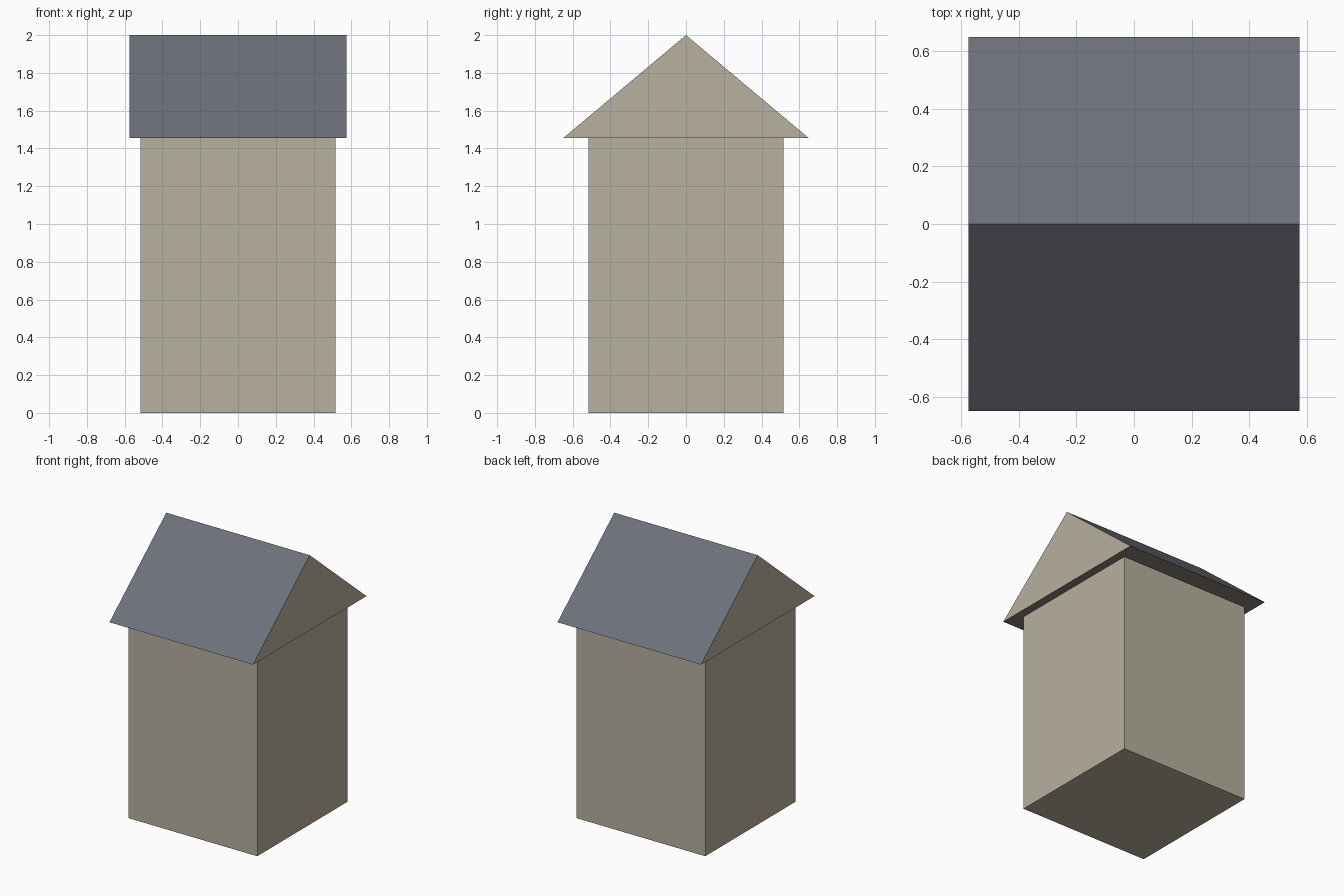
import bpy
import bmesh

old = bpy.data.objects.get("Cube")
if old:
    bpy.data.objects.remove(old, do_unlink=True)


def material(name, srgb):
    color = [(c / 255) ** 2.2 for c in srgb] + [1]
    mat = bpy.data.materials.new(name)
    mat.use_nodes = True
    mat.diffuse_color = color
    mat.node_tree.nodes["Principled BSDF"].inputs["Base Color"].default_value = color
    return mat


tan = material("tan_wall", (182, 175, 157))
slate = material("slate_roof", (110, 112, 122))
brown = material("brown_soffit", (134, 124, 117))

WALL = 0.515
EAVE_Z = 1.455
RIDGE_Z = 2.0
ROOF_X, ROOF_Y = 0.575, 0.65


def extrude_profile(name, profile, half_length, materials):
    """Extrude a closed (y, z) profile along x, centred on x = 0."""
    bm = bmesh.new()
    face = bm.faces.new([bm.verts.new((-half_length, y, z)) for y, z in profile])
    result = bmesh.ops.extrude_face_region(bm, geom=[face], use_keep_orig=True)
    moved = [v for v in result["geom"] if isinstance(v, bmesh.types.BMVert)]
    bmesh.ops.translate(bm, verts=moved, vec=(2 * half_length, 0, 0))
    bmesh.ops.recalc_face_normals(bm, faces=bm.faces)
    mesh = bpy.data.meshes.new(name)
    bm.to_mesh(mesh)
    bm.free()
    for mat in materials:
        mesh.materials.append(mat)
    obj = bpy.data.objects.new(name, mesh)
    bpy.context.collection.objects.link(obj)
    return obj


# Square wall block
extrude_profile("walls", [(-WALL, 0), (WALL, 0), (WALL, EAVE_Z), (-WALL, EAVE_Z)],
                WALL, [tan])

# Gabled roof: tan gables, slate slopes, brown underside
roof = extrude_profile("roof", [(-ROOF_Y, EAVE_Z), (ROOF_Y, EAVE_Z), (0, RIDGE_Z)],
                       ROOF_X, [tan, slate, brown])
for face in roof.data.polygons:
    if face.normal.z > 0.1:
        face.material_index = 1
    elif face.normal.z < -0.1:
        face.material_index = 2
